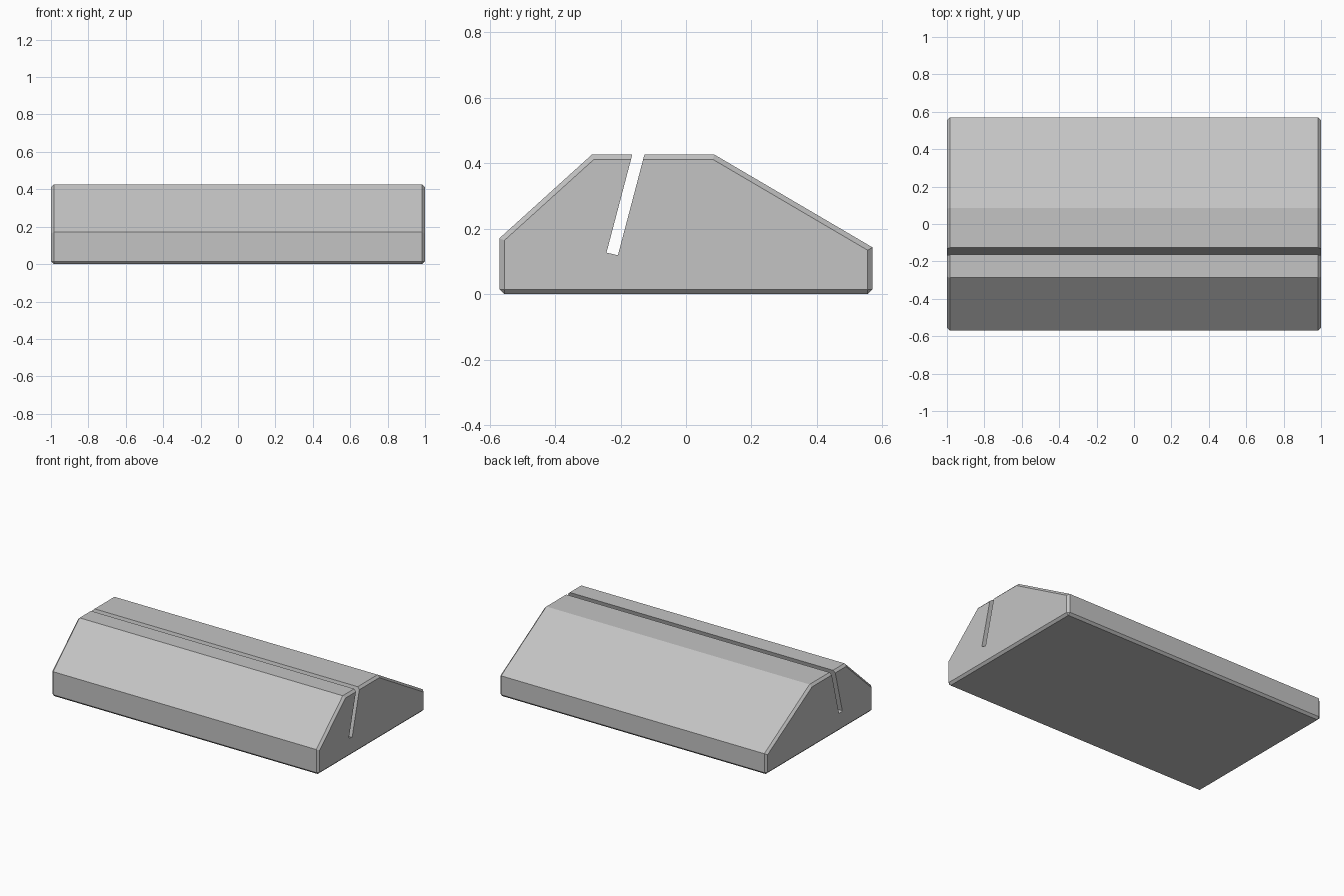
import bpy
import bmesh

cube = bpy.data.objects.get("Cube")
if cube:
    bpy.data.objects.remove(cube, do_unlink=True)

grey = bpy.data.materials.new("light grey")
grey.use_nodes = True
colour = (0.55, 0.55, 0.55, 1)
grey.diffuse_color = colour
grey.node_tree.nodes["Principled BSDF"].inputs["Base Color"].default_value = colour

CHAMFER = 0.015


def extrude_profile(name, profile, half_length, chamfer=0):
    """Extrude a (y, z) profile along x, optionally chamfering ends and base."""
    bm = bmesh.new()
    face = bm.faces.new([bm.verts.new((-half_length, y, z)) for y, z in profile])
    swept = bmesh.ops.extrude_face_region(bm, geom=[face])["geom"]
    verts = [v for v in swept if isinstance(v, bmesh.types.BMVert)]
    bmesh.ops.translate(bm, verts=verts, vec=(2 * half_length, 0, 0))
    bmesh.ops.recalc_face_normals(bm, faces=bm.faces)
    if chamfer:
        edges = []
        for e in bm.edges:
            a, b = (v.co for v in e.verts)
            if abs(a.x - b.x) < 1e-5 or max(a.z, b.z) < 1e-5:
                edges.append(e)
        bmesh.ops.bevel(bm, geom=edges, offset=chamfer, segments=1,
                        affect='EDGES', offset_type='OFFSET', profile=0.5)
    mesh = bpy.data.meshes.new(name)
    bm.to_mesh(mesh)
    bm.free()
    mesh.materials.append(grey)
    obj = bpy.data.objects.new(name, mesh)
    bpy.context.collection.objects.link(obj)
    return obj


# Wedge-shaped body with chamfered ends and base
body = extrude_profile("stand_body", [
    (-0.57, 0), (-0.57, 0.171), (-0.287, 0.427),
    (0.086, 0.427), (0.57, 0.143), (0.57, 0)], 1.0, CHAMFER)

# Leaning slot running the full length
top = 0.5
lean = (0.243 - 0.164) / (0.427 - 0.127)
rise = top - 0.127
slot = extrude_profile("slot_cutter", [
    (-0.243, 0.127), (-0.208, 0.119),
    (-0.208 + lean * (rise + 0.008), top), (-0.243 + lean * rise, top)], 1.1)
slot.hide_render = True

cut = body.modifiers.new("slot", 'BOOLEAN')
cut.operation = 'DIFFERENCE'
cut.solver = 'EXACT'
cut.object = slot
bpy.context.view_layer.objects.active = body
bpy.ops.object.modifier_apply(modifier=cut.name)
bpy.data.objects.remove(slot, do_unlink=True)
